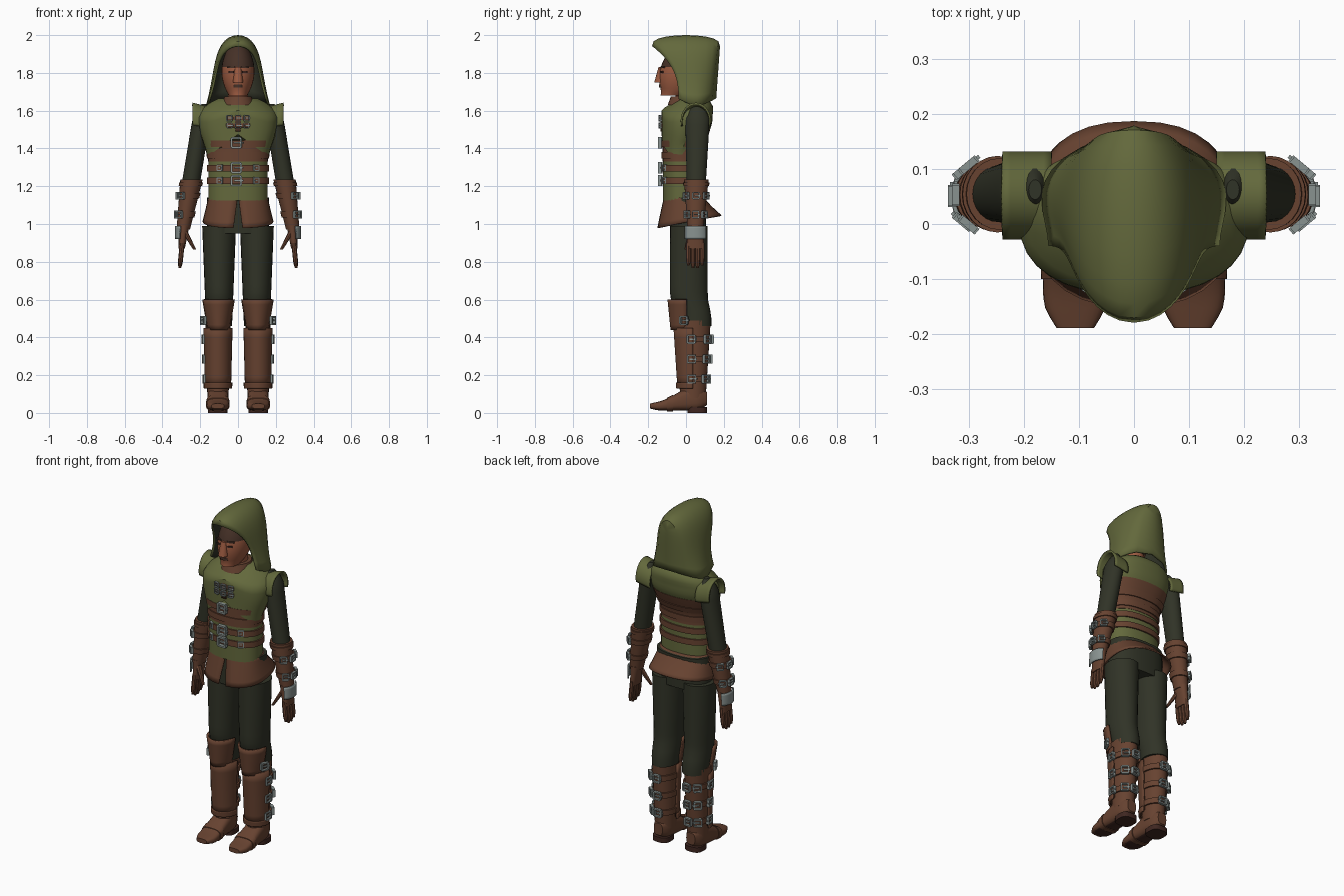
import bpy, bmesh, math
from mathutils import Matrix, Vector

default_cube = bpy.data.objects.get("Cube")
if default_cube:
    bpy.data.objects.remove(default_cube)


def material(name, *rgb):
    mat = bpy.data.materials.new(name)
    mat.use_nodes = True
    mat.diffuse_color = (*rgb, 1)
    bsdf = mat.node_tree.nodes["Principled BSDF"]
    bsdf.inputs["Base Color"].default_value = (*rgb, 1)
    return mat


GREEN = material("olive cloth", .125, .14, .045)
BROWN = material("brown leather", .135, .055, .03)
DARK = material("dark cloth", .03, .033, .02)
METAL = material("grey metal", .25, .29, .28)
SKIN = material("skin", .32, .1, .05)
HAIR = material("dark brown hair", .06, .03, .02)
SOLE = material("dark sole", .05, .02, .015)
made = []


def finish(name, bm, mats, mirror=False, thick=0):
    bmesh.ops.recalc_face_normals(bm, faces=bm.faces)
    mesh = bpy.data.meshes.new(name)
    bm.to_mesh(mesh)
    bm.free()
    ob = bpy.data.objects.new(name, mesh)
    bpy.context.collection.objects.link(ob)
    for mat in mats:
        mesh.materials.append(mat)
    if thick:
        solid = ob.modifiers.new("thickness", "SOLIDIFY")
        solid.thickness = thick
        solid.material_offset = len(mats) - 1
    if mirror:
        ob.modifiers.new("mirror", "MIRROR")
    made.append(ob)
    return ob


def skin_rows(name, rows, mats, closed, **options):
    bm = bmesh.new()
    rings = [[bm.verts.new(p) for p in row] for row in rows]
    for low, high in zip(rings, rings[1:]):
        edges = list(zip(low, low[1:], high[1:], high))
        if closed:
            edges.append((low[-1], low[0], high[0], high[-1]))
        for quad in edges:
            bm.faces.new(quad)
    if closed:
        bm.faces.new(rings[0])
        bm.faces.new(rings[-1])
    bmesh.ops.remove_doubles(bm, verts=bm.verts, dist=.0001)
    return finish(name, bm, mats, **options)


def smooth(value, low, high):
    t = min(1, max(0, (value - low) / (high - low)))
    return t * t * (3 - 2 * t)


def ring_point(path, along, angle, grow=0, power=2, axis="z"):
    """A point on the rounded cross-section that the path gives at a height."""
    a, b, ra, rb = path(along)
    c, s = math.cos(math.radians(angle)), math.sin(math.radians(angle))
    a += (ra + grow) * math.copysign(abs(c) ** (2 / power), c)
    b += (rb + grow) * math.copysign(abs(s) ** (2 / power), s)
    return Vector({"x": (along, a, b), "y": (a, along, b), "z": (a, b, along)}[axis])


def tube(name, path, start, end, mat, grow=0, steps=6, sides=24, power=2, axis="z",
         arc=None, split=0, hem=None, **options):
    """Skin a path's cross-sections; an arc leaves the tube open, a hem lifts its lower edge."""
    first, last = arc or (-90, 270)
    rows = []
    for k in range(steps + 1):
        done = k / steps
        gap = split * (1 - done)
        row = []
        for i in range(sides + bool(arc)):
            angle = first + gap + (last - first - 2 * gap) * i / sides
            p = ring_point(path, start + (end - start) * done, angle, grow, power, axis)
            if hem:
                p.z += hem(p) * (1 - done)
            row.append(p)
        rows.append(row)
    return skin_rows(name, rows, [mat], not arc, **options)


def boxes(name, items, mat, **options):
    bm = bmesh.new()
    for centre, size, turn in items:
        place = Matrix.Translation(centre) @ Matrix.Rotation(math.radians(turn), 4, "Z")
        bmesh.ops.create_cube(bm, size=1, matrix=place @ Matrix.Diagonal((*size, 1)))
    return finish(name, bm, [mat], **options)


def buckles(name, path, heights, angles, size=.04, grow=.013, **options):
    """Square frames with a prong, set round a path and facing outward."""
    bar, parts = size / 5, []
    for z in heights:
        for angle in angles:
            turn = angle + 90
            centre = ring_point(path, z, angle, grow)
            side = Matrix.Rotation(math.radians(turn), 3, "Z") @ Vector((size / 2, 0, 0))
            up = Vector((0, 0, size / 2))
            for d in (-1, 1):
                parts.append((centre + side * d, (bar, bar * 2, size), turn))
                parts.append((centre + up * d, (size, bar * 2, bar), turn))
            parts.append((centre + side / 2, (size, bar, bar), turn))
    return boxes(name, parts, METAL, **options)


# Body paths: centre and half sizes at each height
def torso(z):
    chest = smooth(z, 1.36, 1.54)
    slope = min(1, (1.68 - z) * 10) ** .4
    y = .025 * chest + .03 * smooth(z, 1.56, 1.64) - .02
    return 0, y, (.155 + .045 * chest) * slope, (.1 + .026 * chest) * slope


def leg(z):
    knee = 1 - smooth(z, .5, .62)
    return .1, .015 + .035 * knee, .05 + .04 * z, .1 - .016 * knee


def boot(z):
    return .106, .037, .054 + .025 * z, .062 + .065 * z


def arm(z):
    dome = min(1, (1.64 - z) * 12) ** .5
    return .45 - .165 * z, .03 + .02 * z, .048 * dome, .04 * z * dome + .002


def gauntlet(z):
    x, y, _, _ = arm(z)
    return x, y, .09 * z - .052, .09 * z - .046


def palm(z):
    return .385 - .1 * z, .05, .1 * z - .07, .045


def foot(y):
    s = (.11 - y) / .3
    top = .14 - .08 * smooth(s, .2, .9)
    end = max(.3, 1 - abs(2 * s - 1) ** 6) ** .5
    return .107, top / 2 + .006, (.052 + .01 * s) * end, (top / 2 - .006) * end


def skull(z):
    s = (z - 1.68) / .265
    width = .087 * math.sin(math.pi * (.12 + .78 * s)) ** .6
    return 0, .07 * s ** .5 - .07, width, width * 1.35


# Trousers
tube("trouser_legs", leg, .46, .99, DARK, steps=12, mirror=True)
tube("trouser_seat", lambda z: (0, .01, .165, .096), .95, 1.14, DARK, power=2.4)

# Boots
tube("boot_shafts", boot, .08, .49, BROWN, mirror=True)
feet = tube("boot_feet", foot, .11, -.19, BROWN, steps=16, power=3, axis="y", mirror=True)
feet.data.materials.append(SOLE)
for face in feet.data.polygons:
    face.material_index = int(face.center.z < .018)
tube("boot_heels", lambda z: (.107, .06, .052, .052), 0, .03, SOLE, steps=1, power=3, mirror=True)
tube("toe_straps", foot, -.07, -.1, BROWN, grow=.004, steps=1, power=3, axis="y", mirror=True)
tube("shin_guards", boot, .14, .45, BROWN, grow=.012, arc=(180, 360), thick=.01, mirror=True)
tube("shin_cuffs", boot, .13, .16, BROWN, grow=.018, arc=(180, 360), thick=.01, mirror=True)
tube("knee_guards", lambda z: (.103, .018, .17 * z - .015, .1 * z + .056), .44, .6, BROWN,
     arc=(188, 352), sides=10, thick=.012, mirror=True)
buckles("knee_buckles", boot, [.49], [-25], grow=.02, mirror=True)
for z in (.18, .285, .39):
    tube("boot_strap", boot, z - .016, z + .016, BROWN, grow=.009, steps=1, mirror=True)
buckles("boot_buckles", boot, (.18, .285, .39), (-5, 50, 95), mirror=True)


# Skirt with a split front
def skirt(z):
    flare = (1.15 - z) / .15
    return 0, .035 * flare - .015, .155 + .035 * flare, .1 + .075 * flare


tube("skirt", skirt, 1.01, 1.15, BROWN, sides=32, power=2.4, arc=(-90, 270), split=5,
     hem=lambda p: p.y / 5, thick=.008)


# Vest, bodice and straps
def chest_hem(p):
    return .11 * max(0, 1 - abs(p.x) / .15) - .015 if p.y < 0 else .03


trunk = dict(sides=32, power=2.3)
tube("lower_vest", torso, 1.125, 1.34, GREEN, grow=.002, **trunk)
tube("bodice", torso, 1.33, 1.5, BROWN, grow=.004, **trunk)
tube("chest_vest", torso, 1.38, 1.665, GREEN, grow=.009, steps=12, hem=chest_hem, **trunk)
tube("shoulder_caps", lambda x: (.052, 1.5 + .2 * x, .08, .08 + .06 * x), .15, .24, GREEN,
     axis="x", arc=(-15, 195), thick=.01, mirror=True)
for z in (1.23, 1.295, 1.365, 1.425):
    tube("torso_strap", torso, z - .017, z + .017, BROWN, grow=.01, steps=1, **trunk)
buckles("belt_buckles", torso, (1.23, 1.298, 1.43), [-93], size=.05, grow=.017)
buckles("side_belt_buckles", torso, (1.23, 1.298), [-55], size=.03, mirror=True)
for z in (1.522, 1.56):
    tube("clasp_strap", torso, z - .01, z + .01, BROWN, grow=.015, arc=(-107, -73), thick=.015)
tube("clasp_placket", torso, 1.49, 1.66, BROWN, grow=.014, arc=(-94, -86), thick=.01)
buckles("clasp_buckles", torso, (1.522, 1.56), (-102, -90, -78), size=.027, grow=.018)

# Arms and gauntlets
tube("sleeves", arm, 1.19, 1.635, DARK, steps=12, mirror=True)
tube("gauntlets", gauntlet, .97, 1.235, BROWN, mirror=True)
tube("gauntlet_cuffs", gauntlet, 1.2, 1.22, BROWN, grow=.006, steps=1, mirror=True)
for z in (1.05, 1.15):
    tube("gauntlet_strap", gauntlet, z - .015, z + .015, BROWN, grow=.007, steps=1, mirror=True)
buckles("gauntlet_buckles", gauntlet, (1.05, 1.15), (-50, 0, 50), size=.034, mirror=True)

# Hands
tube("palms", palm, .87, .99, BROWN, sides=14, power=2.4, mirror=True)
tube("hand_plates", palm, .92, .99, METAL, grow=.018, arc=(-65, 65), thick=.008, mirror=True)
for i in range(4):
    bend = abs(i - 1.5)
    tip = .76 + .014 * bend
    tube("finger", lambda z: (.385 - .1 * z, .013 + .024 * i, *[.013 * min(1, .5 + (z - tip) * 20)] * 2),
         tip, .9, BROWN, sides=8, mirror=True)
tube("thumbs", lambda z: (.55 * z - .246, .3 * z - .26, .08 * z - .061, .1 * z - .078),
     .865, .96, BROWN, sides=8, mirror=True)

# Head
tube("neck", lambda z: (0, 0, .052, .056), 1.6, 1.72, SKIN)
tube("neck_scarf", lambda z: (0, 0, .7 - .375 * z, .7 - .37 * z), 1.63, 1.675, BROWN)
head = tube("head", skull, 1.68, 1.945, SKIN, steps=14, sides=28)
head.data.materials.append(HAIR)
for face in head.data.polygons:
    face.material_index = int(face.center.z > 1.84 or face.center.y > .03)
tube("nose", lambda z: (0, -.138, .29 - .15 * z + .0, .52 - .28 * z), 1.75, 1.83, SKIN, sides=12)
tube("lips", lambda z: (0, -.13, .024, .014), 1.722, 1.738, HAIR, steps=2, sides=12)
boxes("eyes", [(ring_point(skull, 1.805, -66), (.03, .008, .009), 20)], SOLE, mirror=True)
boxes("eyebrows", [(ring_point(skull, 1.83, -65), (.042, .009, .009), 20)], HAIR, mirror=True)

# Hood: arches running from the pointed rim to the ridge at the back
arches = []
for k in range(11):
    v = k / 10
    arch = math.sin(math.pi * v)
    top = Vector((0, -.18 * math.cos(math.pi * v), 1.942 + .058 * abs(arch) ** .7))
    low = Vector((0, .2 * v - .04, 1.665 - .035 * arch))
    width = math.sqrt(1 - max(0, (v - .45) / .55) ** 2) * (.93 + .07 * smooth(v, 0, .4))
    row = []
    for i in range(25):
        t = i / 12 - 1
        h = 1 - abs(t) ** 1.8
        x = .12 * math.sqrt(1 - h ** 5) + .048 * (1 - h) ** 2
        y = low.y + (top.y - low.y) * h ** (2.6 - 1.6 * v)
        row.append((math.copysign(x * width, t), y, low.z + (top.z - low.z) * h))
    arches.append(row)
skin_rows("hood", arches, [GREEN, DARK], False, thick=.012)

# Smooth shading with sharp edges kept
bpy.ops.object.select_all(action="DESELECT")
for ob in made:
    ob.select_set(True)
bpy.context.view_layer.objects.active = made[0]
bpy.ops.object.shade_smooth_by_angle(angle=math.radians(40))
